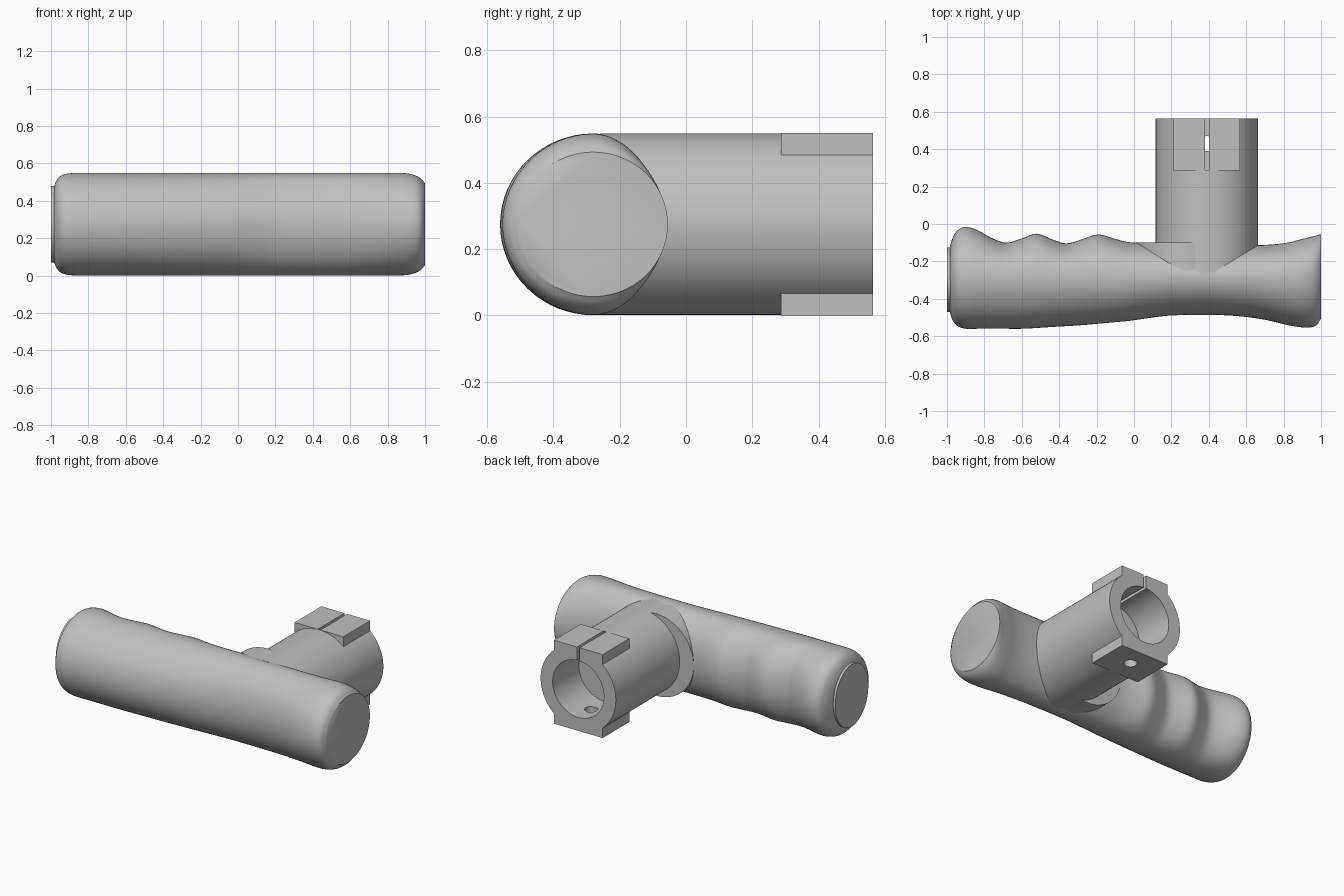
import bpy, bmesh, math
from mathutils import Matrix

if "Cube" in bpy.data.objects:
    bpy.data.objects.remove(bpy.data.objects["Cube"])

grey = bpy.data.materials.new("plain_grey")
grey.diffuse_color = (0.53, 0.53, 0.53, 1)
grey.use_nodes = True
grey.node_tree.nodes["Principled BSDF"].inputs["Base Color"].default_value = grey.diffuse_color
ZC = 0.275            # height of the handle and socket axes
TX = 0.39             # x of the socket axis


def finish(name, bm, smooth=True):
    bmesh.ops.recalc_face_normals(bm, faces=bm.faces)
    me = bpy.data.meshes.new(name)
    bm.to_mesh(me)
    bm.free()
    ob = bpy.data.objects.new(name, me)
    bpy.context.collection.objects.link(ob)
    me.materials.append(grey)
    if smooth:
        shade(ob)
    return ob


def shade(ob):
    bpy.ops.object.select_all(action='DESELECT')
    bpy.context.view_layer.objects.active = ob
    ob.select_set(True)
    bpy.ops.object.shade_smooth_by_angle(angle=math.radians(35))


def box(name, x, y, z):
    bm = bmesh.new()
    size = [b - a for a, b in (x, y, z)]
    mid = [(a + b) / 2 for a, b in (x, y, z)]
    bmesh.ops.create_cube(bm, size=1, matrix=Matrix.Translation(mid) @ Matrix.Diagonal((*size, 1)))
    return finish(name, bm, False)


def rod(name, r, centre, length, axis, seg=64):
    rot = {'X': Matrix.Rotation(math.pi / 2, 4, 'Y'), 'Y': Matrix.Rotation(math.pi / 2, 4, 'X'),
           'Z': Matrix.Identity(4)}[axis]
    bm = bmesh.new()
    bmesh.ops.create_cone(bm, cap_ends=True, segments=seg, radius1=r, radius2=r, depth=length,
                          matrix=Matrix.Translation(centre) @ rot)
    return finish(name, bm)


def boolean(ob, tool, op):
    m = ob.modifiers.new(op, 'BOOLEAN')
    m.operation, m.object, m.solver = op, tool, 'EXACT'
    bpy.context.view_layer.objects.active = ob
    bpy.ops.object.modifier_apply(modifier=m.name)
    bpy.data.objects.remove(tool)


# Handle stations: x, front y, back y, half height
stations = [
    (-.985, -.475, -.12, .20), (-.97, -.515, -.075, .235), (-.945, -.545, -.035, .26),
    (-.90, -.56, -.016, .272), (-.84, -.56, -.032, .274), (-.75, -.56, -.08, .274),
    (-.68, -.56, -.10, .274), (-.60, -.56, -.077, .274), (-.52, -.556, -.052, .274),
    (-.43, -.55, -.085, .274), (-.36, -.546, -.104, .274), (-.28, -.541, -.082, .274),
    (-.19, -.533, -.056, .274), (-.10, -.525, -.08, .274), (-.02, -.517, -.098, .274),
    (.10, -.50, -.10, .274), (.20, -.489, -.10, .274), (.40, -.486, -.108, .274),
    (.55, -.492, -.112, .274), (.70, -.512, -.112, .274), (.82, -.54, -.10, .274),
    (.90, -.553, -.08, .272), (.95, -.552, -.068, .26), (.98, -.537, -.06, .242),
    (1.0, -.505, -.055, .218)]


def smooth_path(pts, n=4):
    """Finite-difference cubic through uneven stations, x as the parameter."""
    def slope(i, k):
        a, b = pts[max(i - 1, 0)], pts[min(i + 1, len(pts) - 1)]
        return (b[k] - a[k]) / (b[0] - a[0])
    out = []
    for i in range(len(pts) - 1):
        p, q = pts[i], pts[i + 1]
        h = q[0] - p[0]
        for j in range(n):
            t = j / n
            row = [p[0] + h * t]
            for k in (1, 2, 3):
                row.append((2*t**3 - 3*t**2 + 1) * p[k] + (t**3 - 2*t**2 + t) * h * slope(i, k)
                           + (3*t**2 - 2*t**3) * q[k] + (t**3 - t**2) * h * slope(i + 1, k))
            out.append(row)
    return out + [list(pts[-1])]


# Handle with finger grooves, lofted from half-ellipse sections
SEG, YC = 64, -0.28
bm = bmesh.new()
rings = []
for x, yf, yb, hz in smooth_path(stations):
    ring = []
    for s in range(SEG):
        a = 2 * math.pi * s / SEG
        c = math.cos(a)
        y = YC + c * ((yb - YC) if c > 0 else (YC - yf))
        ring.append(bm.verts.new((x, y, ZC + hz * math.sin(a))))
    rings.append(ring)
for r0, r1 in zip(rings, rings[1:]):
    for s in range(SEG):
        bm.faces.new((r0[s], r0[(s + 1) % SEG], r1[(s + 1) % SEG], r1[s]))
bm.faces.new(rings[0])
bm.faces.new(rings[-1])
finish("grip_handle", bm)

# End plug on the left end
plug = rod("end_plug", 0.205, (0, 0, 0), 0.06, 'X')
plug.scale = (1, 0.84, 1)
plug.location = (-0.97, -0.298, ZC)

# Flat round seat beside the socket
rod("socket_seat", 0.27, (0.285, -0.185, ZC), 0.17, 'Y')

# Socket tube with clamp pads above and below
socket = rod("socket_tube", 0.274, (TX, 0.1525, ZC), 0.825, 'Y', 96)
for z in ((0.0, 0.066), (0.484, 0.55)):
    boolean(socket, box("clamp_pad", (0.212, 0.567), (0.287, 0.565), z), 'UNION')

# Bore, clamping slit and screw hole
boolean(socket, rod("bore_cutter", 0.187, (TX, 0.49, ZC), 0.40, 'Y'), 'DIFFERENCE')
boolean(socket, box("slit_cutter", (0.38, 0.40), (0.29, 0.60), (0.40, 0.60)), 'DIFFERENCE')
boolean(socket, rod("screw_hole_cutter", 0.04, (TX, 0.43, 0.05), 0.20, 'Z', 32), 'DIFFERENCE')
shade(socket)
